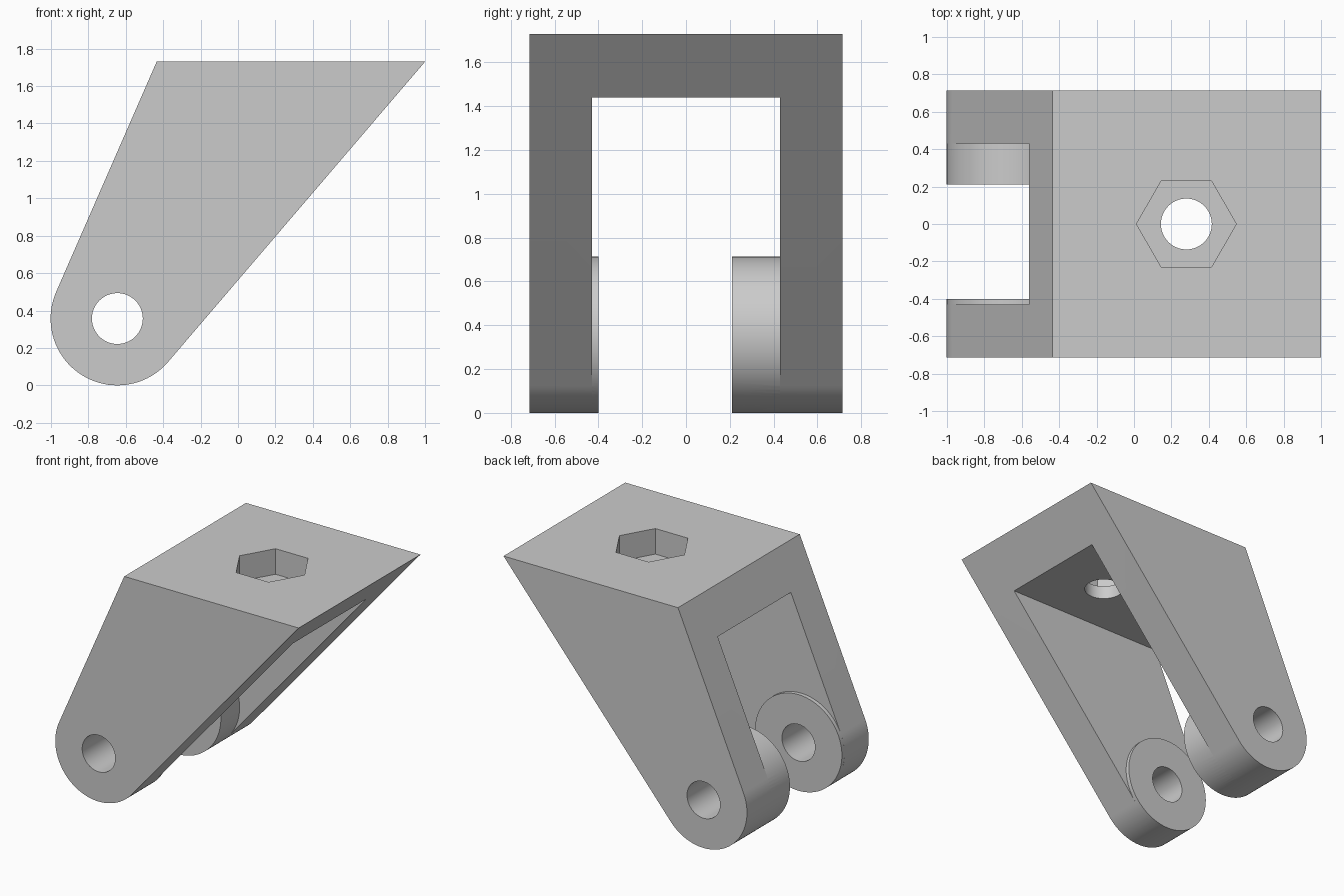
import bpy, bmesh
from math import acos, atan2, cos, sin, hypot, pi, radians
from mathutils import Vector

if "Cube" in bpy.data.objects:
    bpy.data.objects.remove(bpy.data.objects["Cube"], do_unlink=True)

# Main dimensions
PX, PZ, R = -0.645, 0.357, 0.357      # pivot centre and ear radius
TOP, HALF, INNER = 1.73, 0.715, 0.43  # height, half width, half slot width
SLOT_TOP = 1.44
HOLE_R, BOLT_X = 0.136, 0.28

grey = bpy.data.materials.new("grey")
grey.use_nodes = True
grey.diffuse_color = (0.6, 0.6, 0.6, 1)
grey.node_tree.nodes["Principled BSDF"].inputs["Base Color"].default_value = (0.6, 0.6, 0.6, 1)


def prism(name, points, offset):
    """Solid made by sweeping a 3D outline along an offset."""
    bm = bmesh.new()
    face = bm.faces.new([bm.verts.new(p) for p in points])
    swept = bmesh.ops.extrude_face_region(bm, geom=[face])["geom"]
    bmesh.ops.translate(bm, vec=Vector(offset),
                        verts=[g for g in swept if isinstance(g, bmesh.types.BMVert)])
    bmesh.ops.recalc_face_normals(bm, faces=bm.faces[:])
    mesh = bpy.data.meshes.new(name)
    bm.to_mesh(mesh)
    bm.free()
    mesh.materials.append(grey)
    ob = bpy.data.objects.new(name, mesh)
    bpy.context.collection.objects.link(ob)
    return ob


def arc(r, start, end, n):
    return [(r * cos(start + (end - start) * i / n), r * sin(start + (end - start) * i / n))
            for i in range(n + 1)]


def circle(r, n):
    return arc(r, 0, 2 * pi, n)[:-1]


def cross_prism(name, outline, y0, y1):
    return prism(name, [(x, y0, z) for x, z in outline], (0, y1 - y0, 0))


def upright_prism(name, outline, z0, z1):
    return prism(name, [(BOLT_X + x, y, z0) for x, y in outline], (0, 0, z1 - z0))


def combine(target, other, operation):
    mod = target.modifiers.new(operation, "BOOLEAN")
    mod.operation, mod.object, mod.solver = operation, other, "EXACT"
    bpy.context.view_layer.objects.active = target
    bpy.ops.object.modifier_apply(modifier=mod.name)
    bpy.data.objects.remove(other, do_unlink=True)


def tangent_angle(corner, side):
    dx, dz = corner[0] - PX, corner[1] - PZ
    return atan2(dz, dx) + side * acos(R / hypot(dx, dz))


def around_pivot(points):
    return [(PX + x, PZ + z) for x, z in points]


# Bracket body: round ear running tangentially up to a flat top
left, right = (-0.435, TOP), (1.0, TOP)
ear = around_pivot(arc(R, tangent_angle(left, 1), tangent_angle(right, -1) + 2 * pi, 64))
bracket = cross_prism("bracket", [right, left] + ear, -HALF, HALF)

# Slot between the two arms
combine(bracket, cross_prism("slot_cutter", [(-2, -1), (2, -1), (2, SLOT_TOP), (-2, SLOT_TOP)],
                             -INNER, INNER), "DIFFERENCE")

# Thin and thick bosses on the inner faces of the arms
for name, y0, y1 in (("thin_boss", -INNER, -0.4), ("thick_boss", 0.21, INNER)):
    combine(bracket, cross_prism(name, around_pivot(circle(R, 96)), y0, y1), "UNION")

# Pivot hole, bolt hole and hexagonal nut pocket
combine(bracket, cross_prism("pivot_cutter", around_pivot(circle(HOLE_R, 64)), -1, 1), "DIFFERENCE")
combine(bracket, upright_prism("bolt_cutter", circle(HOLE_R, 64), 1.3, 2), "DIFFERENCE")
combine(bracket, upright_prism("nut_cutter", circle(0.267, 6), TOP - 0.19, 2), "DIFFERENCE")

bpy.ops.object.select_all(action="DESELECT")
bracket.select_set(True)
bpy.context.view_layer.objects.active = bracket
bpy.ops.object.shade_smooth_by_angle(angle=radians(25))
